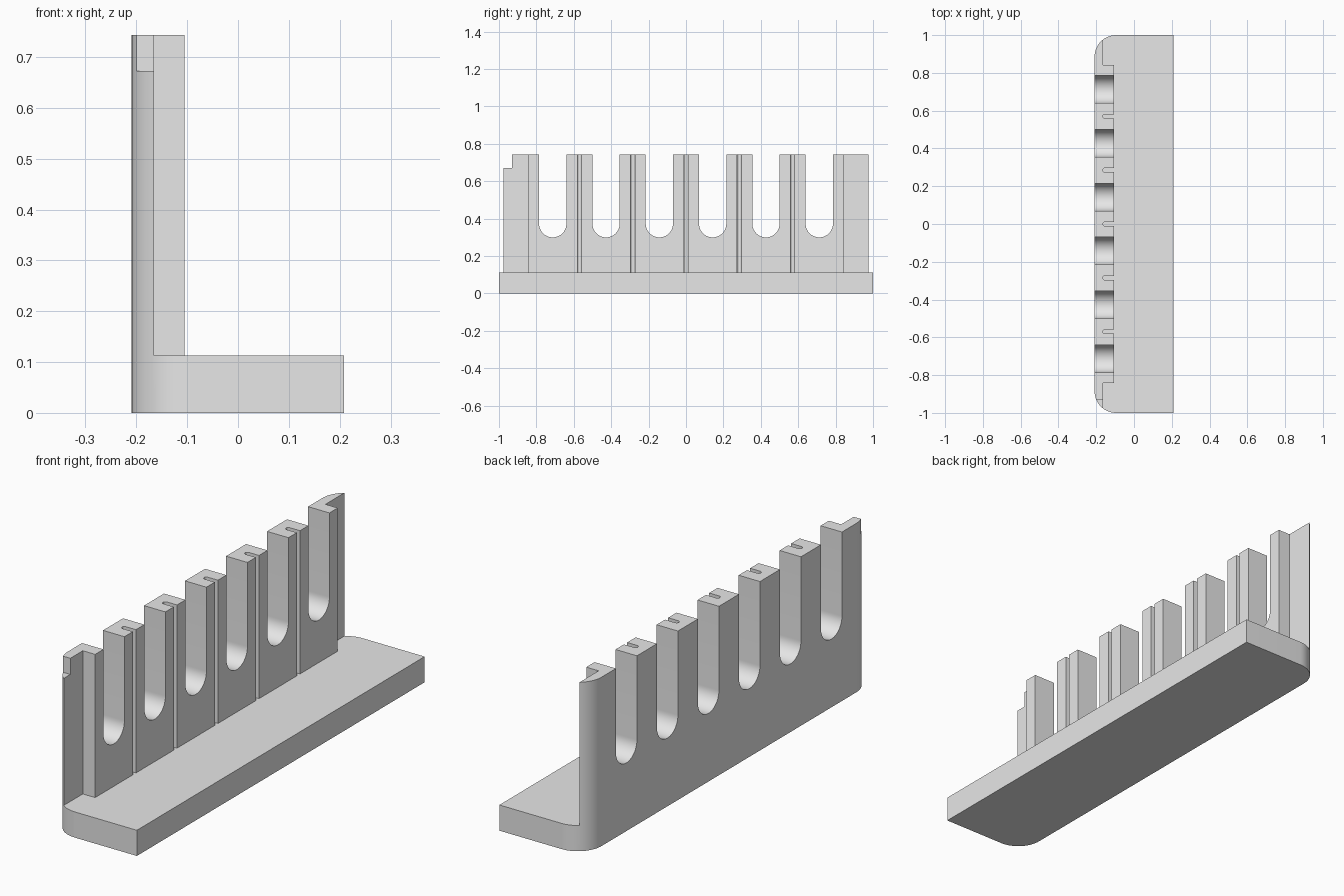
import bpy, bmesh, math

cube = bpy.data.objects.get("Cube")
if cube:
    bpy.data.objects.remove(cube, do_unlink=True)

BACK, FRONT, HALF = -0.209, 0.208, 1.0
BASE_TOP, TOP = 0.113, 0.743
WALL_FACE, THIN_FACE = -0.105, -0.165
PITCH, SLOT_R, SLOT_Z = 0.285, 0.073, 0.373
CORNER_R, GROOVE_R, PAD_END = 0.115, 0.011, 0.843

grey = bpy.data.materials.new("light grey")
grey.use_nodes = True
grey.diffuse_color = (0.8, 0.8, 0.8, 1)
grey.node_tree.nodes["Principled BSDF"].inputs["Base Color"].default_value = (0.8, 0.8, 0.8, 1)


def arc(cx, cy, r, start, end, steps):
    """Points along a circular arc, angles in degrees."""
    angles = [math.radians(start + (end - start) * i / steps) for i in range(steps + 1)]
    return [(cx + r * math.cos(a), cy + r * math.sin(a)) for a in angles]


def prism(name, outline, low, high, axis="Z"):
    """Extrude a closed outline along z (xy outline) or along x (yz outline)."""
    place = (lambda p, d: (p[0], p[1], d)) if axis == "Z" else (lambda p, d: (d, p[0], p[1]))
    bm = bmesh.new()
    face = bm.faces.new([bm.verts.new(place(p, low)) for p in outline])
    new = bmesh.ops.extrude_face_region(bm, geom=[face])["geom"]
    shift = place((0, 0), high - low)
    bmesh.ops.translate(bm, vec=shift, verts=[v for v in new if isinstance(v, bmesh.types.BMVert)])
    bmesh.ops.recalc_face_normals(bm, faces=bm.faces)
    mesh = bpy.data.meshes.new(name)
    bm.to_mesh(mesh)
    bm.free()
    mesh.materials.append(grey)
    obj = bpy.data.objects.new(name, mesh)
    bpy.context.collection.objects.link(obj)
    return obj


def cut(target, cutter):
    """Subtract the cutter, then discard it."""
    cutter.hide_render = True
    mod = target.modifiers.new("cut", "BOOLEAN")
    mod.operation, mod.solver, mod.object = "DIFFERENCE", "EXACT", cutter
    bpy.context.view_layer.objects.active = target
    bpy.ops.object.modifier_apply(modifier=mod.name)
    bpy.data.objects.remove(cutter, do_unlink=True)


# Solid block with rounded back corners
cx, cy = BACK + CORNER_R, HALF - CORNER_R
block = [(FRONT, -HALF), (FRONT, HALF)]
block += arc(cx, cy, CORNER_R, 90, 180, 16) + arc(cx, -cy, CORNER_R, 180, 270, 16)
rack = prism("slotted_rack", block, 0, TOP)

# Clear the space over the base: end recesses and round-bottomed grooves
relief = [(1, -2), (THIN_FACE, -2), (THIN_FACE, -PAD_END), (WALL_FACE, -PAD_END)]
for i in range(-2, 3):
    y = i * PITCH
    relief.append((WALL_FACE, y - GROOVE_R))
    relief += arc(THIN_FACE + GROOVE_R, y, GROOVE_R, 270, 90, 8)
    relief.append((WALL_FACE, y + GROOVE_R))
relief += [(WALL_FACE, PAD_END), (THIN_FACE, PAD_END), (THIN_FACE, 2), (1, 2)]
cut(rack, prism("relief_cutter", relief, BASE_TOP, 1))

# Six open slots with round bottoms
for i in range(6):
    y = (i - 2.5) * PITCH
    slot = [(y + SLOT_R, 1), (y - SLOT_R, 1)] + arc(y, SLOT_Z, SLOT_R, 180, 360, 24)
    cut(rack, prism("slot_cutter", slot, -0.5, 0.5, "X"))

# Small step at the front end of the wall
step = [(-2, 0.672), (-0.93, 0.672), (-0.93, 1), (-2, 1)]
cut(rack, prism("step_cutter", step, -0.5, 0.5, "X"))

# Smooth curves, keep edges crisp
bpy.ops.object.select_all(action="DESELECT")
rack.select_set(True)
bpy.context.view_layer.objects.active = rack
bpy.ops.object.shade_smooth_by_angle(angle=math.radians(30))
